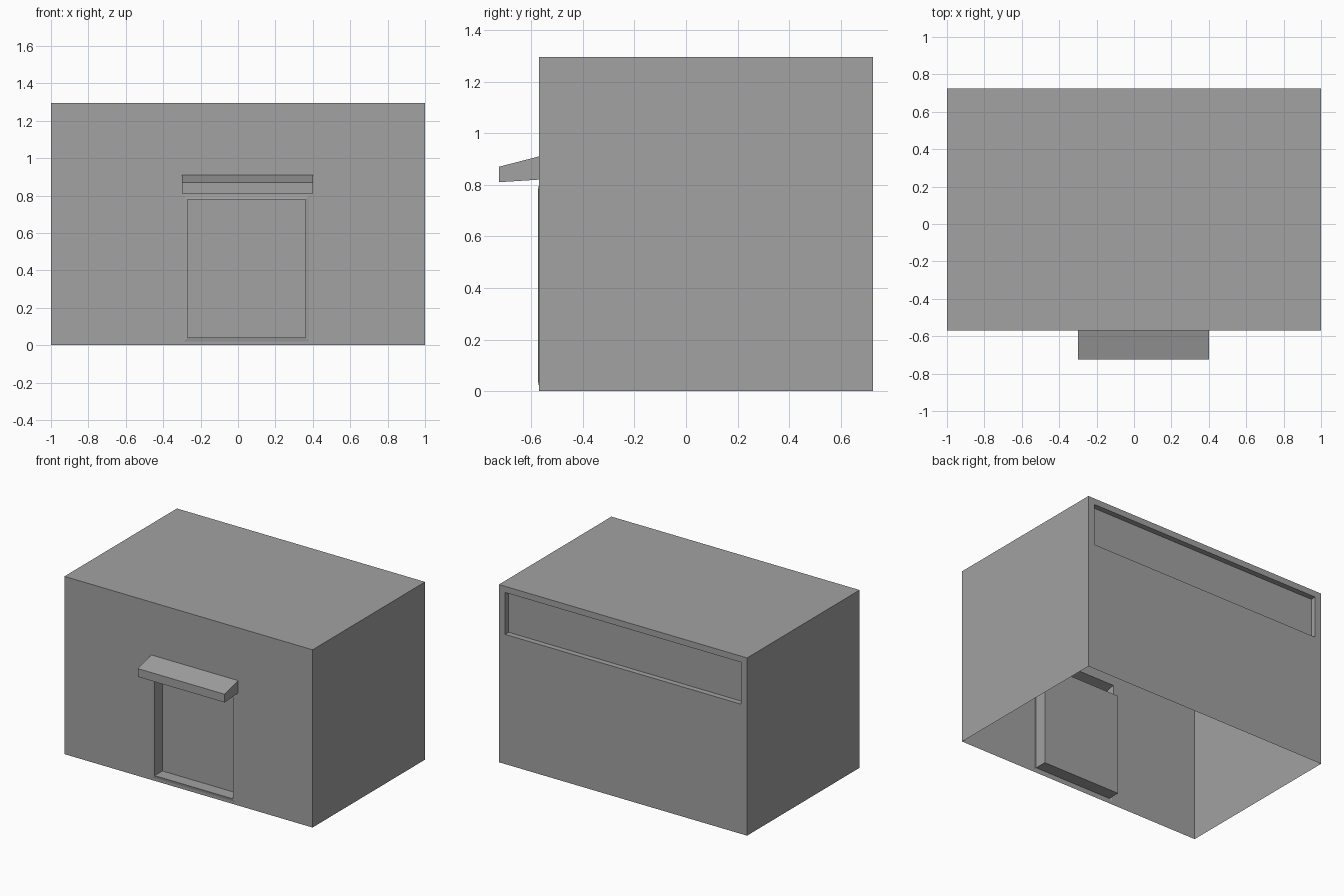
import bpy, bmesh, math
from mathutils import Matrix

default = bpy.data.objects.get("Cube")
if default:
    bpy.data.objects.remove(default, do_unlink=True)

FRONT, BACK, HEIGHT = -0.57, 0.725, 1.295

grey = bpy.data.materials.new("plain_grey")
grey.use_nodes = True
grey.diffuse_color = (0.36, 0.36, 0.36, 1)
grey.node_tree.nodes["Principled BSDF"].inputs["Base Color"].default_value = (0.36, 0.36, 0.36, 1)


def finish(name, bm, turned=False):
    """Turn the bmesh into an object, optionally facing backwards."""
    if turned:
        bm.transform(Matrix.Rotation(math.pi, 4, "Z"))
    bmesh.ops.remove_doubles(bm, verts=bm.verts, dist=0.0001)
    mesh = bpy.data.meshes.new(name)
    bm.to_mesh(mesh)
    bm.free()
    mesh.materials.append(grey)
    obj = bpy.data.objects.new(name, mesh)
    bpy.context.collection.objects.link(obj)
    return obj


def ring(y, rect):
    """Four corners of an upright rectangle, counter-clockwise from the front."""
    x0, x1, z0, z1 = rect
    return [(x0, y, z0), (x1, y, z0), (x1, y, z1), (x0, y, z1)]


def loft(rings):
    """Bridge rectangles one after another and cap the last one."""
    bm = bmesh.new()
    loops = [[bm.verts.new(p) for p in r] for r in rings]
    for a, b in zip(loops, loops[1:]):
        for i in range(4):
            j = (i + 1) % 4
            bm.faces.new((a[i], a[j], b[j], b[i]))
    bm.faces.new(loops[-1])
    return bm


def wall(y, holes):
    """Upright wall of rectangular cells that leaves the holes open."""
    bm = bmesh.new()
    xs = sorted({-1, 1, *(x for h in holes for x in h[:2])})
    zs = sorted({0, HEIGHT, *(z for h in holes for z in h[2:])})
    for x0, x1 in zip(xs, xs[1:]):
        for z0, z1 in zip(zs, zs[1:]):
            cx, cz = (x0 + x1) / 2, (z0 + z1) / 2
            if any(h[0] < cx < h[1] and h[2] < cz < h[3] for h in holes):
                continue
            bm.faces.new([bm.verts.new(p) for p in ring(y, (x0, x1, z0, z1))])
    return bm


def grow(rect, d):
    return (rect[0] - d, rect[1] + d, rect[2] - d, rect[3] + d)


door = (-0.27, 0.36, 0.04, 0.78)
door_rim = grow(door, 0.02)
canopy_back = (-0.30, 0.40, 0.82, 0.91)
canopy_front = (-0.30, 0.40, 0.81, 0.87)
window = (-0.95, 0.95, 0.945, 1.25)

# Walls with openings
finish("front_wall", wall(FRONT, [door_rim, canopy_back]))
finish("back_wall", wall(-BACK, [window]), turned=True)

# Side walls and roof, open underneath
bm = bmesh.new()
bmesh.ops.create_cube(bm, size=1)
open_faces = [f for f in bm.faces if abs(f.normal.y) > 0.5 or f.normal.z < -0.5]
bmesh.ops.delete(bm, geom=open_faces, context="FACES")
bm.transform(Matrix.Translation((0, (FRONT + BACK) / 2, HEIGHT / 2))
             @ Matrix.Diagonal((2, BACK - FRONT, HEIGHT, 1)))
finish("sides_and_roof", bm)

# Doorway with a slightly raised rim
finish("door_recess", loft([ring(FRONT, door_rim), ring(FRONT - 0.004, door),
                            ring(FRONT + 0.085, door)]))

# Sloping canopy above the door
finish("door_canopy", loft([ring(FRONT, canopy_back), ring(-0.725, canopy_front)]))

# Long shallow window recess at the back
finish("back_window_recess", loft([ring(-BACK, window), ring(-BACK + 0.04, window)]), turned=True)
